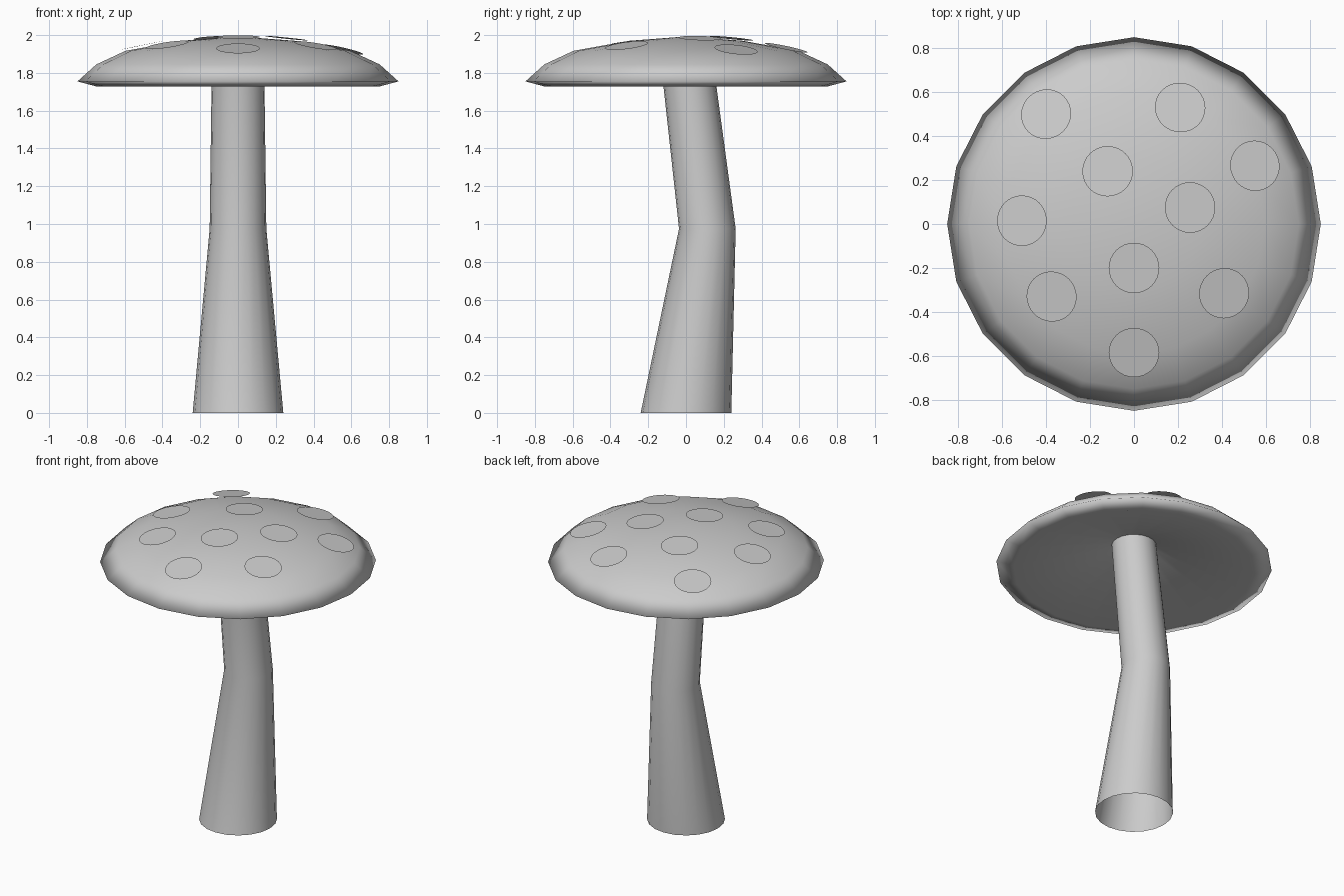
import bpy, math
from mathutils import Vector

if "Cube" in bpy.data.objects:
    bpy.data.objects.remove(bpy.data.objects["Cube"])

SIDES = 20


def make(name, verts, faces):
    me = bpy.data.meshes.new(name)
    me.from_pydata(verts, [], faces)
    me.update()
    ob = bpy.data.objects.new(name, me)
    bpy.context.collection.objects.link(ob)
    for p in me.polygons:
        p.use_smooth = True
    return ob


def loft(name, rings, pole=None):
    """Skin rings of (y offset, radius, z), listed bottom to top along the outside."""
    verts, faces = [], []
    for cy, r, z in rings:
        for i in range(SIDES):
            a = math.tau * i / SIDES
            verts.append((r * math.cos(a), cy + r * math.sin(a), z))
    for k in range(len(rings) - 1):
        for i in range(SIDES):
            j = (i + 1) % SIDES
            faces.append((k * SIDES + i, k * SIDES + j,
                          (k + 1) * SIDES + j, (k + 1) * SIDES + i))
    if pole is not None:
        verts.append((0, 0, pole))
        base = (len(rings) - 1) * SIDES
        for i in range(SIDES):
            faces.append((base + i, base + (i + 1) % SIDES, len(verts) - 1))
    return make(name, verts, faces)


# Bent, tapered stem, open at the bottom
loft("stem", [(0, 0.24, 0), (0.113, 0.15, 0.975), (0, 0.138, 1.9)])

# Cap: hollow underside, rolled rim, shallow dome
loft("cap", [(0, 0.138, 1.9), (0, 0.745, 1.727), (0, 0.85, 1.755),
             (0, 0.75, 1.845), (0, 0.595, 1.917), (0, 0.3, 1.97)], pole=1.993)

# Flat round spots lying on the dome
SPOTS = [(-0.4, 0.5), (0.21, 0.53), (0.55, 0.265), (-0.12, 0.24), (0.255, 0.075),
         (-0.51, 0.015), (0, -0.2), (-0.375, -0.33), (0.41, -0.315), (0, -0.585)]
for n, (x, y) in enumerate(SPOTS, 1):
    d = math.hypot(x, y)
    normal = Vector((0.4 * x, 0.4 * y, 1)).normalized()
    turn = Vector((0, 0, 1)).rotation_difference(normal)
    centre = Vector((x, y, 1.998 - 0.2 * d * d))
    pts = [centre + turn @ Vector((0.115 * math.cos(math.tau * i / 32),
                                   0.115 * math.sin(math.tau * i / 32), 0))
           for i in range(32)]
    make(f"spot_{n}", pts, [tuple(range(32))])
